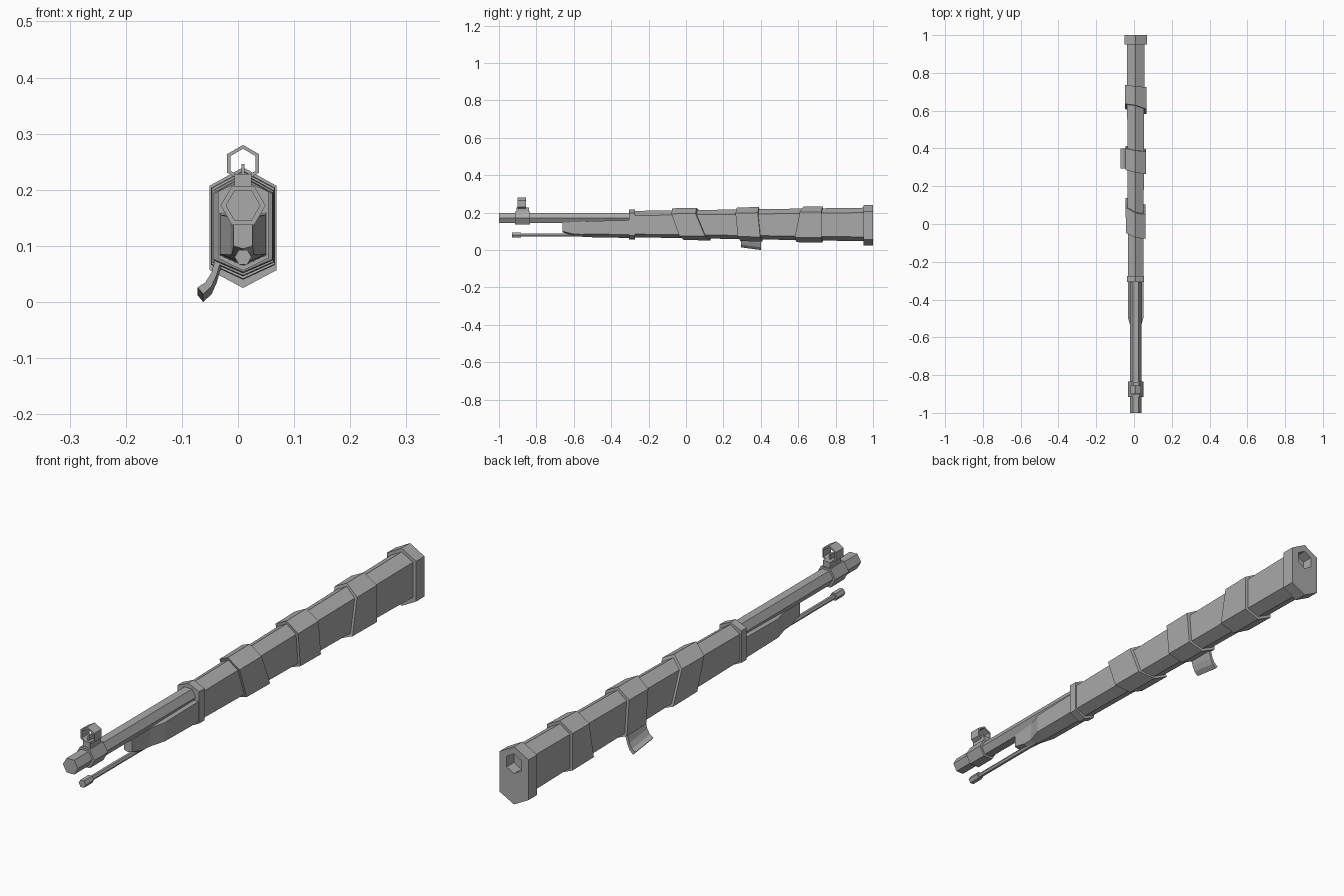
import bpy, bmesh, math

if "Cube" in bpy.data.objects:
    bpy.data.objects.remove(bpy.data.objects["Cube"], do_unlink=True)

CX = 0.009  # centre line of the weapon

grey = bpy.data.materials.new("plain_grey")
grey.use_nodes = True
grey.diffuse_color = (0.4, 0.4, 0.4, 1)
grey.node_tree.nodes["Principled BSDF"].inputs["Base Color"].default_value = grey.diffuse_color


def loft(name, rings, closed=False):
    """Bridge equal rings of 3D points; cap the ends unless the rings close on themselves."""
    bm = bmesh.new()
    loops = [[bm.verts.new(p) for p in ring] for ring in rings]
    pairs = list(zip(loops, loops[1:]))
    if closed:
        pairs.append((loops[-1], loops[0]))
    else:
        bm.faces.new(loops[0])
        bm.faces.new(loops[-1])
    for a, b in pairs:
        n = len(a)
        for i in range(n):
            j = (i + 1) % n
            bm.faces.new((a[i], a[j], b[j], b[i]))
    bmesh.ops.recalc_face_normals(bm, faces=bm.faces)
    mesh = bpy.data.meshes.new(name)
    bm.to_mesh(mesh)
    bm.free()
    mesh.materials.append(grey)
    obj = bpy.data.objects.new(name, mesh)
    bpy.context.collection.objects.link(obj)
    return obj


def coffin(y, w, top, shoulder, low, bottom, skew_x=0, skew_z=0):
    """Tall six-sided section, optionally on a slanted plane."""
    pts = [(0, top), (w, shoulder), (w, low), (0, bottom), (-w, low), (-w, shoulder)]
    return [(CX + x, y + skew_x * x + skew_z * (z - 0.2), z) for x, z in pts]


def hexagon(y, r, z, turn=0):
    """Regular six-sided section; a turn of 30 degrees puts a point on top."""
    angles = [math.radians(turn + 60 * i) for i in range(6)]
    return [(CX + r * math.cos(a), y, z + r * math.sin(a)) for a in angles]


def box(name, w, y0, y1, z0, z1):
    loft(name, [[(CX + sx * w, y, z) for sx, z in ((-1, z0), (1, z0), (1, z1), (-1, z1))]
                for y in (y0, y1)])


def body_size(y, grow=0):
    """Handguard section sizes, growing gently toward the rear."""
    t = (y + 0.28) / 1.23
    mix = lambda a, b: a + (b - a) * t
    return (mix(0.04, 0.047) + grow, mix(0.209, 0.226) + grow, mix(0.184, 0.2) + grow * 0.6,
            mix(0.085, 0.07) - grow * 0.6, mix(0.068, 0.047) - grow)


# Barrel
loft("barrel", [hexagon(-1, 0.031, 0.172), hexagon(-0.2, 0.031, 0.172)])

# Front sight: base, post, blade and hexagonal hood
loft("sight_base", [hexagon(-0.915, 0.04, 0.172), hexagon(-0.835, 0.04, 0.172)])
box("sight_post", 0.015, -0.905, -0.84, 0.2, 0.228)
box("sight_blade", 0.003, -0.895, -0.86, 0.225, 0.246)
loft("sight_hood", [hexagon(y, r, 0.247, 30) for y, r in
                    ((-0.9, 0.033), (-0.856, 0.033), (-0.856, 0.026), (-0.9, 0.026))], closed=True)

# Cleaning rod
loft("cleaning_rod", [hexagon(-0.9, 0.009, 0.08), hexagon(-0.5, 0.009, 0.08)])
loft("rod_tip", [hexagon(-0.93, 0.015, 0.08), hexagon(-0.882, 0.015, 0.08)])

# Fore stock with its narrow nose
loft("fore_stock", [
    coffin(-0.66, 0.017, 0.147, 0.147, 0.1, 0.095),
    coffin(-0.6, 0.02, 0.149, 0.149, 0.085, 0.073),
    coffin(-0.56, 0.022, 0.151, 0.151, 0.084, 0.071),
    coffin(-0.5, 0.04, 0.155, 0.155, 0.085, 0.068),
    coffin(-0.28, 0.042, 0.16, 0.16, 0.083, 0.064)])

# Barrel collar
loft("collar", [coffin(y, 0.045, 0.217, 0.197, 0.078, 0.056) for y in (-0.306, -0.274)])

# Handguard body
loft("body", [coffin(y, *body_size(y)) for y in (-0.28, 0.35, 0.955)])

# Cloth wraps: (front y, x slant, z slant), (rear y, x slant, z slant)
wraps = [((-0.065, -0.3, -0.36), (0.067, -0.35, -0.42)),
         ((0.275, -0.2, -0.1), (0.392, -0.15, -0.1)),
         ((0.622, -0.25, 0.2), (0.73, -0.1, 0.0))]
for i, edges in enumerate(wraps):
    loft(f"wrap_{i + 1}", [coffin(y, *body_size(y, 0.011), sx, sz) for y, sx, sz in edges])

# Loose cloth end hanging from the middle wrap
strip = [(-0.036, 0.085), (-0.047, 0.045), (-0.058, 0.027), (-0.072, 0.018),
         (-0.062, 0.006), (-0.047, 0.02), (-0.038, 0.04), (-0.028, 0.075)]
loft("cloth_end", [[(x, y, z + dz) for x, z in strip] for y, dz in ((0.295, 0.008), (0.4, -0.006))])

# Rear cap with hexagonal socket
outer = (0.06, 0.24, 0.207, 0.057, 0.025)
hole = (0.03, 0.213, 0.196, 0.157, 0.14)
loft("rear_cap", [coffin(0.95, *outer), coffin(1, *outer), coffin(1, *hole), coffin(0.957, *hole)])
